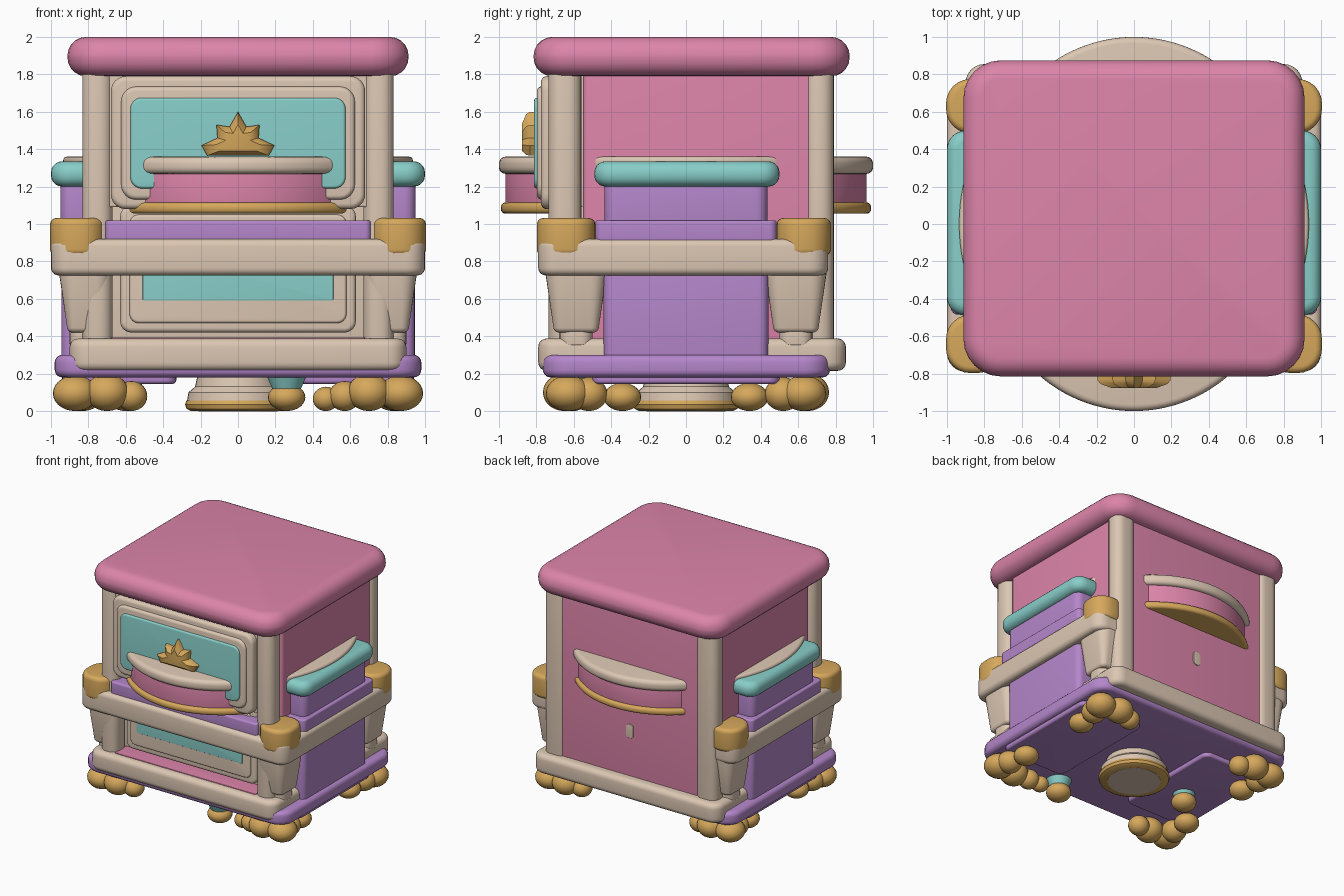
import bpy, bmesh, math
from mathutils import Vector

if "Cube" in bpy.data.objects:
    bpy.data.objects.remove(bpy.data.objects["Cube"])


def material(name, rgb):
    m = bpy.data.materials.new(name)
    m.diffuse_color = [((c / 255 + 0.055) / 1.055) ** 2.4 for c in rgb] + [1]
    m.use_nodes = True
    m.node_tree.nodes["Principled BSDF"].inputs["Base Color"].default_value = m.diffuse_color
    return m


PINK = material("pink", (221, 133, 170))
CREAM = material("cream", (220, 199, 179))
TEAL = material("teal", (136, 206, 201))
GOLD = material("gold", (214, 168, 92))
PURPLE = material("purple", (181, 135, 203))


def finish(name, bm, mat):
    bmesh.ops.recalc_face_normals(bm, faces=bm.faces)
    me = bpy.data.meshes.new(name)
    bm.to_mesh(me)
    bm.free()
    ob = bpy.data.objects.new(name, me)
    bpy.context.collection.objects.link(ob)
    me.materials.append(mat)
    return ob


def loft(name, rings, mat):
    """Skin a list of equal-length point rings and cap both ends."""
    bm = bmesh.new()
    loops = [[bm.verts.new(p) for p in r] for r in rings]
    for a, b in zip(loops, loops[1:]):
        for i in range(len(a)):
            j = (i + 1) % len(a)
            bm.faces.new((a[i], a[j], b[j], b[i]))
    bm.faces.new(loops[0])
    bm.faces.new(loops[-1])
    return finish(name, bm, mat)


def round_rect(cx, cy, hx, hy, r, n=6):
    pts = []
    for k, (sx, sy) in enumerate(((1, 1), (-1, 1), (-1, -1), (1, -1))):
        for i in range(n + 1):
            a = math.pi / 2 * (k + i / n)
            pts.append((cx + sx * (hx - r) + r * math.cos(a),
                        cy + sy * (hy - r) + r * math.sin(a)))
    return pts


def edge_levels(w0, w1, re, n=5):
    """(inset, height) pairs for a slab with rounded rims."""
    q = [i / n * math.pi / 2 for i in range(n + 1)]
    low = [(re * (1 - math.sin(a)), w0 + re * (1 - math.cos(a))) for a in q]
    return low + [(i, w0 + w1 - w) for i, w in reversed(low)]


def rbox(name, x, y, z, rc, re, mat, axis="z", flare=0):
    """Rounded box; rc rounds the outline seen along axis, re its rims."""
    u, v, w = (x, y, z) if axis == "z" else (x, z, y)
    u = sorted(u)
    rings = []
    for ins, h in edge_levels(w[0], w[1], re):
        ins += flare * (w[1] - h) / (w[1] - w[0])
        ring = round_rect((u[0] + u[1]) / 2, (v[0] + v[1]) / 2, (u[1] - u[0]) / 2 - ins,
                          (v[1] - v[0]) / 2 - ins, max(rc - ins, 0.002))
        rings.append([(a, b, h) if axis == "z" else (a, h, b) for a, b in ring])
    return loft(name, rings, mat)


def segment(name, apex, radius, chord, z0, z1, re, ang, mat):
    """Slice of a round disc bulging out in direction ang."""
    d, s = Vector((math.cos(ang), math.sin(ang), 0)), Vector((-math.sin(ang), math.cos(ang), 0))
    c = apex - radius
    rings = []
    for ins, h in edge_levels(z0, z1, re, 4):
        r = radius - ins
        t = math.acos((chord - c) / r)
        rings.append([d * (c + r * math.cos(t * k / 16)) + s * r * math.sin(t * k / 16)
                      + Vector((0, 0, h)) for k in range(-16, 17)])
    return loft(name, rings, mat)


def ball(name, x, y, r, rz):
    bm = bmesh.new()
    bmesh.ops.create_uvsphere(bm, u_segments=24, v_segments=14, radius=1)
    for v in bm.verts:
        v.co = (x + v.co.x * r, y + v.co.y * r, rz + v.co.z * rz)
    return finish(name, bm, GOLD)


def turned(name, x, y, profile, mat):
    rings = [[(x + r * math.cos(i * math.pi / 20), y + r * math.sin(i * math.pi / 20), z)
              for i in range(40)] for r, z in profile]
    return loft(name, rings, mat)


# roof and walls
rbox("roof", (-.912, .912), (-.815, .875), (1.79, 2), .2, .1, PINK)
rbox("body", (-.81, .81), (-.55, .772), (.3, 1.85), .03, .01, PINK)
rbox("upper_front_core", (-.72, .72), (-.71, -.5), (1.09, 1.85), .03, .01, CREAM)
rbox("front_backing", (-.72, .72), (-.575, -.5), (.36, 1.12), .03, .01, CREAM)
rbox("back_spot", (-.035, .035), (.765, .779), (.72, .84), .03, .002, CREAM, "y")

# upper front panel
rbox("upper_frame", (-.68, .68), (-.775, -.65), (1.08, 1.79), .08, .03, CREAM, "y")
rbox("upper_frame_ridge", (-.625, .625), (-.797, -.7), (1.13, 1.735), .08, .025, CREAM, "y")
rbox("upper_panel", (-.575, .575), (-.812, -.7), (1.19, 1.675), .06, .015, TEAL, "y")

# lower front panel, set back
rbox("lower_frame", (-.63, .63), (-.65, -.53), (.42, 1.1), .06, .025, CREAM, "y")
rbox("lower_frame_ridge", (-.58, .58), (-.665, -.6), (.47, 1.05), .05, .015, CREAM, "y")
rbox("lower_panel", (-.51, .51), (-.672, -.6), (.59, .85), .01, .003, TEAL, "y")

# leaf ornament
half = [(0, 1.6), (.045, 1.52), (.115, 1.53), (.11, 1.46), (.195, 1.42), (.165, 1.365)]
leaf = half + [(-x, z) for x, z in reversed(half[1:])]
loft("leaf_ornament", [[(x * k, y, 1.43 + (z - 1.43) * k) for x, z in leaf]
     for k, y in ((1, -.78), (1, -.835), (.92, -.855), (.6, -.878))], GOLD)

# curved shelves, front and back
for side, ang in (("front", -math.pi / 2), ("back", math.pi / 2)):
    segment(side + "_shelf_top", 1, .77, .72, 1.268, 1.36, .035, ang, CREAM)
    segment(side + "_shelf_band", .965, .74, .72, 1.09, 1.29, .01, ang, PINK)
    segment(side + "_shelf_trim", .99, .76, .72, 1.055, 1.115, .025, ang, GOLD)

# belt, front beam, base
rbox("belt", (-1, 1), (-.79, .76), (.725, .92), .1, .04, CREAM)
rbox("front_beam", (-.71, .71), (-.755, -.5), (.9, 1.02), .03, .015, PURPLE)
rbox("lower_rail", (-.9, .9), (-.79, .855), (.215, .388), .1, .045, CREAM)
rbox("porch_floor", (-.68, .68), (-.73, -.54), (.38, .394), .01, .002, PINK)
rbox("base", (-.98, .98), (-.765, .77), (.18, .3), .14, .04, PURPLE)

for sx, tag in ((1, "right"), (-1, "left")):
    def sx_box(name, x, *rest, **kw):
        rbox(tag + "_" + name, (sx * x[0], sx * x[1]), *rest, **kw)

    # base runner and side bay
    sx_box("base_runner", (.33, .94), (-.5, .5), (.145, .22), .06, .02, PURPLE)
    sx_box("bay_lower", (.7, .945), (-.44, .44), (.27, .76), .05, .015, PURPLE)
    sx_box("bay_ledge", (.7, .98), (-.485, .485), (.9, 1.02), .04, .015, PURPLE)
    sx_box("bay_upper", (.7, .95), (-.435, .435), (.98, 1.22), .06, .015, PURPLE)
    sx_box("bay_cap", (.72, 1), (-.49, .5), (1.2, 1.335), .1, .06, TEAL)
    segment(tag + "_bay_cap_pad", .935, 1.0, .78, 1.3, 1.36, .02,
            0 if sx > 0 else math.pi, CREAM)

    # corner posts
    sx_box("front_post", (.67, .832), (-.735, -.56), (.3, 1.85), .07, .01, CREAM)
    sx_box("back_post", (.63, .832), (.635, .79), (.3, 1.85), .07, .01, CREAM)

    for sy, end in ((-1, "front"), (1, "back")):
        # tapered leg, its neck and the gold clamp
        y0, y1 = sorted((sy * .42, sy * .755))
        sx_box(end + "_leg", (.67, .96), (y0, y1), (.42, .76), .09, .025, CREAM, flare=.05)
        sx_box(end + "_leg_neck", (.75, .9), (y0 + .08, y1 - .08), (.35, .45), .06, .01, CREAM)
        y0, y1 = sorted((sy * .485, sy * (.797 if sy < 0 else .775)))
        sx_box(end + "_clamp", (.71, 1.005), (y0, y1), (.83, 1.032), .13, .035, GOLD)
        # clustered ball feet
        for i, (x, y, r, rz) in enumerate(((.87, .63, .12, .095), (.7, .65, .115, .1),
                                           (.57, .62, .085, .08), (.85, .52, .1, .09),
                                           (.83, .34, .1, .075))):
            ball(f"{tag}_{end}_foot_{i}", sx * x, sy * y, r, rz)

# inner feet with teal stems
for i, (x, y) in enumerate(((.26, -.62), (-.6, -.1))):
    turned(f"inner_stem_{i}", x, y, ((.06, .08), (.12, .22)), TEAL)
    ball(f"inner_foot_{i}", x, y, .1, .073)
ball("small_inner_foot", .47, -.6, .07, .065)

# round pedestal underneath
turned("pedestal", 0, 0, ((.24, .004), (.275, .04), (.265, .1), (.23, .13), (.21, .22)), CREAM)
turned("pedestal_trim", 0, 0, ((.25, 0), (.275, .012), (.283, .035), (.276, .055)), GOLD)
turned("pedestal_sole", 0, 0, ((.21, -.002 + .002), (.21, .01)), CREAM).location.z = -.002

# smooth shading with crisp edges
bpy.ops.object.select_all(action="SELECT")
bpy.context.view_layer.objects.active = bpy.context.scene.objects["roof"]
bpy.ops.object.shade_smooth_by_angle(angle=math.radians(35))
